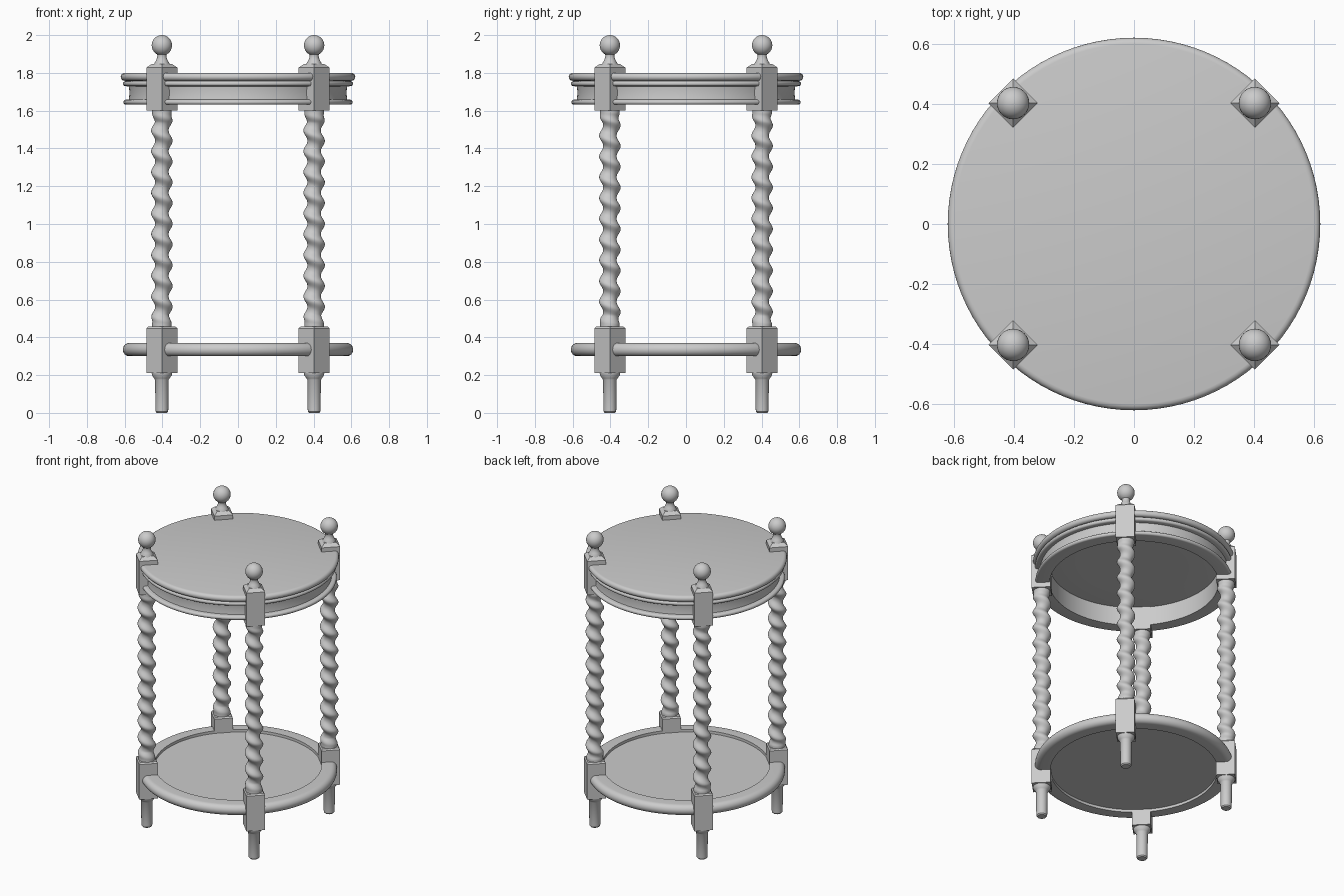
import bpy, bmesh, math
from mathutils import Matrix

if "Cube" in bpy.data.objects:
    bpy.data.objects.remove(bpy.data.objects["Cube"])

LEG = 0.403                      # leg offset along x and y
CORNERS = [("front_left", -1, -1), ("front_right", 1, -1),
           ("back_left", -1, 1), ("back_right", 1, 1)]


def finish(name, bm, angle=35):
    bmesh.ops.recalc_face_normals(bm, faces=bm.faces)
    me = bpy.data.meshes.new(name)
    bm.to_mesh(me)
    bm.free()
    ob = bpy.data.objects.new(name, me)
    bpy.context.collection.objects.link(ob)
    bpy.ops.object.select_all(action='DESELECT')
    ob.select_set(True)
    bpy.context.view_layer.objects.active = ob
    bpy.ops.object.shade_smooth_by_angle(angle=math.radians(angle))
    return ob


def rings_mesh(rings, closed=False):
    """Skin a stack of point rings; cap the ends unless the stack is closed."""
    bm = bmesh.new()
    vs = [[bm.verts.new(p) for p in ring] for ring in rings]
    n = len(vs[0])
    pairs = list(zip(vs, vs[1:])) + ([(vs[-1], vs[0])] if closed else [])
    for a, b in pairs:
        for i in range(n):
            j = (i + 1) % n
            bm.faces.new((a[i], a[j], b[j], b[i]))
    if not closed:
        bm.faces.new(vs[0])
        bm.faces.new(vs[-1])
    return bm


def circle(r, z, n, cx=0, cy=0, start=0):
    return [(cx + r * math.cos(start + math.tau * i / n),
             cy + r * math.sin(start + math.tau * i / n), z) for i in range(n)]


def lathe(name, profile, n=32, cx=0, cy=0, closed=False, angle=35):
    return finish(name, rings_mesh([circle(r, z, n, cx, cy) for r, z in profile],
                                   closed), angle)


def bulge(r, z0, z1, steps=8):
    """Half-round edge profile reaching radius r between z0 and z1."""
    h = (z1 - z0) / 2
    return [(r - h + h * math.cos(a), (z0 + z1) / 2 + h * math.sin(a))
            for a in (math.pi * (k / steps - 0.5) for k in range(steps + 1))]


def block(name, cx, cy, levels):
    """Square post block turned 45 degrees."""
    return finish(name, rings_mesh([circle(r, z, 4, cx, cy) for r, z in levels]), 20)


def twist(name, cx, cy, z0, z1, turns=10.5, n=28, steps=210):
    """Spiral turned shaft that fades into plain collars at both ends."""
    rings = []
    for k in range(steps + 1):
        t = k / steps
        z = z0 + (z1 - z0) * t
        end = min(z - z0, z1 - z)
        fade = min(1, max(0, (end - 0.02) / 0.045))
        ring = []
        for i in range(n):
            a = math.tau * i / n
            wave = 0.5 + 0.5 * math.cos(a + math.tau * turns * t)
            r = 0.052 * (1 - fade) + fade * (0.036 + 0.021 * wave ** 1.3)
            ring.append((cx + r * math.cos(a), cy + r * math.sin(a), z))
        rings.append(ring)
    return finish(name, rings_mesh(rings), 50)


# round top board
lathe("table_top", [(0.3, 1.758)] + bulge(0.621, 1.758, 1.80), 96)

# hollow apron with upper and lower mouldings
lathe("apron", [(0.52, 1.632)] + bulge(0.607, 1.632, 1.658)
      + [(0.578, 1.66), (0.574, 1.695), (0.578, 1.728)]
      + bulge(0.609, 1.73, 1.756) + [(0.59, 1.76), (0.52, 1.76)], 96, closed=True)

# lower shelf: rounded rim and recessed panel
lathe("shelf_rim", [(0.515, 0.30)] + bulge(0.61, 0.30, 0.37, 12)
      + [(0.515, 0.37)], 96, closed=True)
lathe("shelf_panel", [(0.53, 0.318), (0.53, 0.352)], 96)

# four turned legs
for side, sx, sy in CORNERS:
    x, y = sx * LEG, sy * LEG
    lathe(side + "_foot", [(0.027, 0), (0.033, 0.007), (0.034, 0.02), (0.036, 0.175),
                           (0.041, 0.183), (0.053, 0.20), (0.054, 0.215)], 32, x, y)
    block(side + "_lower_block", x, y, [(0.082, 0.21), (0.082, 0.448), (0.072, 0.457)])
    twist(side + "_twist", x, y, 0.452, 1.605)
    block(side + "_upper_block", x, y, [(0.082, 1.60), (0.082, 1.828), (0.052, 1.848)])
    # finial: flared neck running into a ball
    neck = [(0.042, 1.84), (0.04, 1.85), (0.031, 1.866), (0.025, 1.88), (0.024, 1.893)]
    ball = [(0.054 * math.sin(a), 1.946 - 0.054 * math.cos(a))
            for a in (math.radians(28 + 150.5 * k / 14) for k in range(15))]
    lathe(side + "_finial", neck + ball, 32, x, y)
